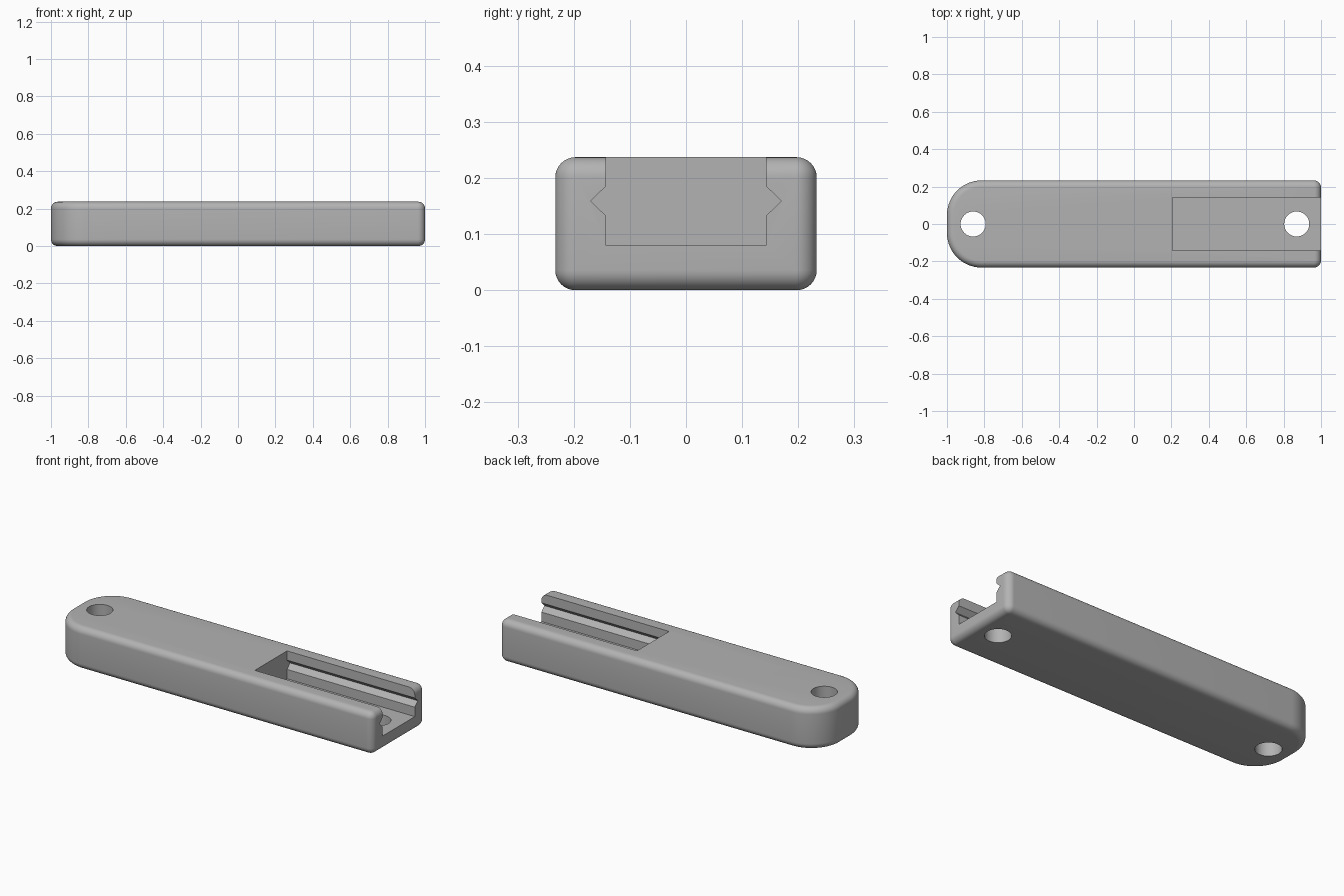
import bpy, bmesh
from math import sin, cos, pi, radians

cube = bpy.data.objects.get("Cube")
if cube:
    bpy.data.objects.remove(cube, do_unlink=True)

HALF_L, HALF_W, HEIGHT = 1.0, 0.233, 0.237
FILLET = 0.036
END_R, CORNER_R = 0.185, 0.038
HOLE_R = 0.067

grey = bpy.data.materials.new("plain_grey")
grey.use_nodes = True
grey.diffuse_color = (0.45, 0.45, 0.45, 1)
grey.node_tree.nodes["Principled BSDF"].inputs["Base Color"].default_value = grey.diffuse_color


def loft(name, rings):
    """Closed solid skinned through rings of equal point count."""
    bm = bmesh.new()
    loops = [[bm.verts.new(p) for p in ring] for ring in rings]
    n = len(loops[0])
    for a, b in zip(loops, loops[1:]):
        for i in range(n):
            j = (i + 1) % n
            bm.faces.new((a[i], a[j], b[j], b[i]))
    bm.faces.new(loops[0][::-1])
    bm.faces.new(loops[-1])
    bmesh.ops.recalc_face_normals(bm, faces=bm.faces)
    mesh = bpy.data.meshes.new(name)
    bm.to_mesh(mesh)
    bm.free()
    mesh.materials.append(grey)
    obj = bpy.data.objects.new(name, mesh)
    bpy.context.collection.objects.link(obj)
    return obj


def outline(inset, z, steps=14):
    """Plan outline: broad round corners at -x, small ones at +x."""
    pts = []
    corners = ((1, 1, CORNER_R), (-1, 1, END_R), (-1, -1, END_R), (1, -1, CORNER_R))
    for k, (sx, sy, r) in enumerate(corners):
        cx, cy = sx * (HALF_L - r), sy * (HALF_W - r)
        for i in range(steps + 1):
            a = (k + i / steps) * pi / 2
            pts.append((cx + (r - inset) * cos(a), cy + (r - inset) * sin(a), z))
    return pts


# Body with filleted top and bottom rims
STEPS = 8
rim = [(FILLET * (1 - sin(i * pi / 2 / STEPS)), FILLET * (1 - cos(i * pi / 2 / STEPS)))
       for i in range(STEPS + 1)]
lower = [outline(inset, z) for inset, z in rim]
upper = [outline(inset, HEIGHT - z) for inset, z in reversed(rim)]
body = loft("body", lower + upper)

# Open slot with a V groove in each side wall
half = [(0.143, 0.08), (0.143, 0.133), (0.17, 0.159), (0.143, 0.185), (0.143, 0.3)]
section = half + [(-y, z) for y, z in reversed(half)]
cutters = [loft("slot_cutter", [[(x, y, z) for y, z in section] for x in (0.205, 1.1)])]

# Through holes at both ends
for name, x in (("left_hole_cutter", 0.87), ("right_hole_cutter", -0.86)):
    circle = [(x + HOLE_R * cos(i * pi / 24), HOLE_R * sin(i * pi / 24)) for i in range(48)]
    cutters.append(loft(name, [[(px, py, z) for px, py in circle] for z in (-0.1, 0.4)]))

bpy.ops.object.select_all(action="DESELECT")
body.select_set(True)
bpy.context.view_layer.objects.active = body
for cutter in cutters:
    mod = body.modifiers.new(cutter.name, "BOOLEAN")
    mod.operation = "DIFFERENCE"
    mod.solver = "EXACT"
    mod.object = cutter
    bpy.ops.object.modifier_apply(modifier=mod.name)
    bpy.data.objects.remove(cutter, do_unlink=True)

bpy.ops.object.shade_smooth_by_angle(angle=radians(30))
